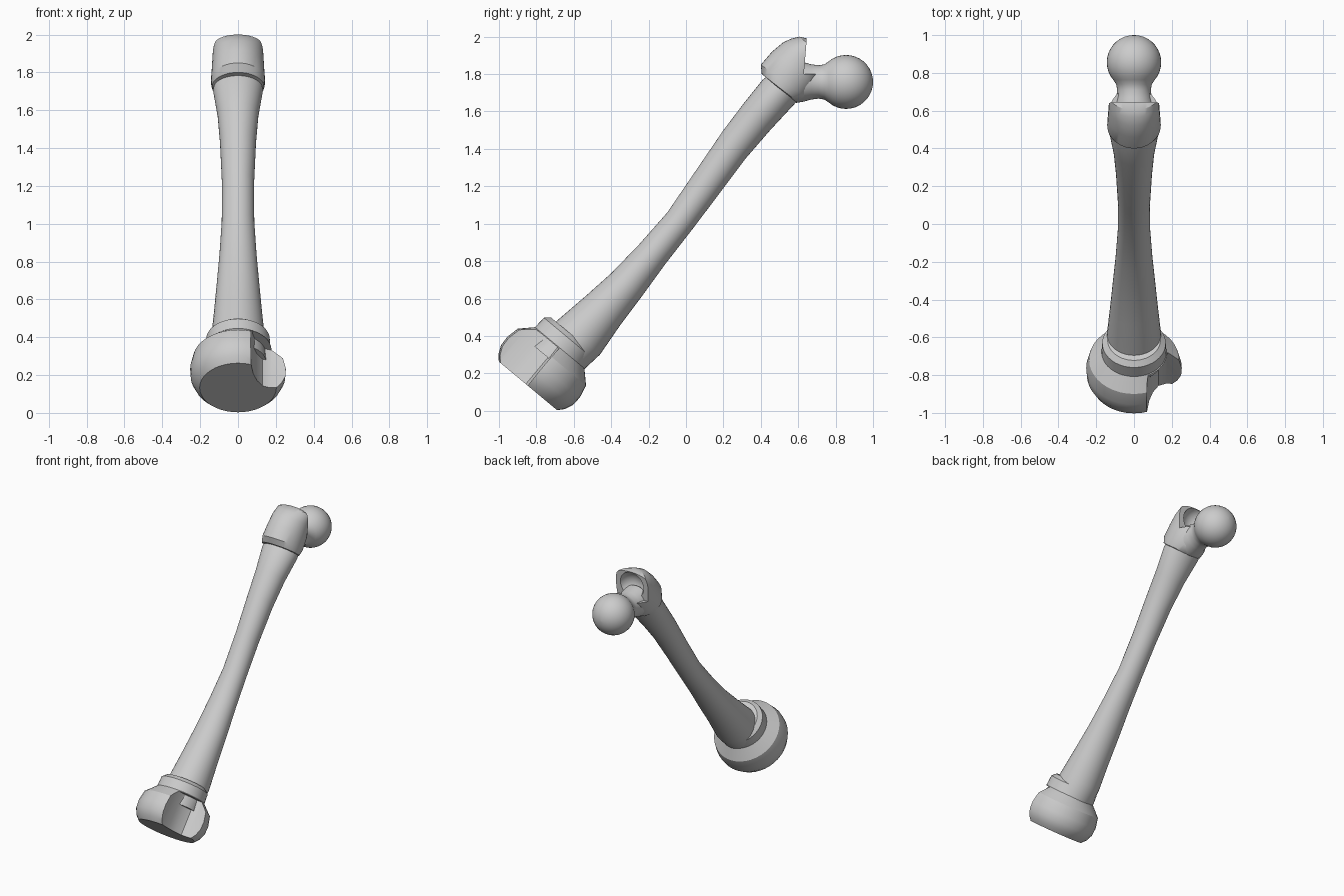
import bpy, bmesh, math
from mathutils import Vector

if "Cube" in bpy.data.objects:
    bpy.data.objects.remove(bpy.data.objects["Cube"])


def finish(name, bm, smooth=True):
    bmesh.ops.recalc_face_normals(bm, faces=bm.faces)
    me = bpy.data.meshes.new(name)
    bm.to_mesh(me)
    bm.free()
    ob = bpy.data.objects.new(name, me)
    bpy.context.collection.objects.link(ob)
    return ob


def loft(name, rings, n=40):
    """Elliptical rings, each (upper y, upper z, lower y, lower z, half width in x)."""
    bm = bmesh.new()
    loops = []
    for y1, z1, y2, z2, w in rings:
        mid = Vector((0, (y1 + y2) / 2, (z1 + z2) / 2))
        half = Vector((0, (y1 - y2) / 2, (z1 - z2) / 2))
        angs = [2 * math.pi * i / n for i in range(n)]
        loops.append([bm.verts.new(mid + half * math.cos(a) + Vector((w * math.sin(a), 0, 0)))
                      for a in angs])
    for a, b in zip(loops, loops[1:]):
        for i in range(n):
            j = (i + 1) % n
            bm.faces.new((a[i], a[j], b[j], b[i]))
    bm.faces.new(loops[0])
    bm.faces.new(loops[-1])
    return finish(name, bm)


def lathe(name, origin, axis, profile):
    """Round profile of (distance, radius) along an axis in the yz plane."""
    oy, oz = origin
    ay, az = axis
    rings = []
    for t, r in profile:
        cy, cz = oy + ay * t, oz + az * t
        rings.append((cy - az * r, cz + ay * r, cy + az * r, cz - ay * r, r))
    return loft(name, rings)


def prism(name, section, depth):
    """Extrude a closed loop of points by a vector."""
    bm = bmesh.new()
    a = [bm.verts.new(p) for p in section]
    b = [bm.verts.new(Vector(p) + depth) for p in section]
    bm.faces.new(a)
    bm.faces.new(b)
    for i in range(len(a)):
        j = (i + 1) % len(a)
        bm.faces.new((a[i], a[j], b[j], b[i]))
    return finish(name, bm)


def cut(ob, cutter):
    cutter.hide_render = True
    mod = ob.modifiers.new("cut", "BOOLEAN")
    mod.operation = "DIFFERENCE"
    mod.solver = "EXACT"
    mod.object = cutter
    bpy.context.view_layer.objects.active = ob
    bpy.ops.object.modifier_apply(modifier=mod.name)
    bpy.data.objects.remove(cutter)


# Shaft
shaft = loft("shaft", [
    (-0.83, 0.36, -0.60, 0.17, 0.15), (-0.68, 0.49, -0.46, 0.30, 0.142),
    (-0.54, 0.61, -0.35, 0.46, 0.127), (-0.40, 0.735, -0.23, 0.62, 0.113),
    (-0.25, 0.89, -0.11, 0.785, 0.098), (-0.10, 1.06, 0.03, 0.965, 0.086),
    (0.05, 1.28, 0.17, 1.15, 0.085), (0.20, 1.50, 0.32, 1.35, 0.095),
    (0.31, 1.645, 0.45, 1.50, 0.108), (0.41, 1.77, 0.58, 1.64, 0.132),
    (0.45, 1.80, 0.61, 1.68, 0.125)])

# Knee end: flat-bottomed knob, turned about the slanted axis
O, A = (-0.845, 0.133), (0.64, 0.768)
knee = lathe("knee_end", O, A, [
    (0, 0.203), (0.03, 0.23), (0.075, 0.25), (0.13, 0.253), (0.20, 0.238),
    (0.265, 0.172), (0.335, 0.168), (0.36, 0.14)])


def local(x, p, t):
    return Vector((x, O[0] + A[0] * t - A[1] * p, O[1] + A[1] * t + A[0] * p))


# Notch on one side of the knee end
groove = [(0.065, 0.4), (0.068, 0.2), (0.08, 0.12), (0.10, 0.06), (0.13, 0.015),
          (0.17, 0.0), (0.4, 0.01), (0.4, 0.4)]
notch = prism("notch_cutter", [local(x, p, -0.1) for x, p in groove],
              Vector((0, A[0], A[1])) * 0.36)
cut(knee, notch)

# Hip-side cap over the top of the shaft
cap = loft("upper_cap", [
    (0.425, 1.785, 0.58, 1.65, 0.125), (0.405, 1.80, 0.60, 1.65, 0.137),
    (0.40, 1.85, 0.65, 1.67, 0.142), (0.46, 1.92, 0.70, 1.74, 0.138),
    (0.52, 1.97, 0.73, 1.82, 0.134), (0.565, 1.99, 0.74, 1.85, 0.132),
    (0.605, 2.00, 0.74, 1.89, 0.128), (0.65, 1.99, 0.72, 1.935, 0.10)])

# Flat back face and scooped hollow of the cap
cut(cap, prism("back_cutter",
               [(-0.3, 0.63, 1.80), (-0.3, 0.655, 2.1), (-0.3, 0.95, 2.1), (-0.3, 0.95, 1.80)],
               Vector((0.6, 0, 0))))
bm = bmesh.new()
bmesh.ops.create_uvsphere(bm, u_segments=32, v_segments=16, radius=0.1)
scoop = finish("scoop_cutter", bm)
scoop.location = (0, 0.665, 1.89)
bpy.context.view_layer.update()
cut(cap, scoop)

# Neck and ball head
R, C = 0.144, 0.856
ball = [(C + R * math.cos(a), R * math.sin(a))
        for a in [math.radians(130 - 10 * i) for i in range(13)]]
neck = lathe("neck_and_ball", (0, 1.758), (1, 0),
             [(0.50, 0.06), (0.59, 0.112), (0.63, 0.105), (0.67, 0.094), (0.71, 0.089),
              (0.74, 0.094)] + ball + [(C + R, 0.002)])

for ob in (shaft, knee, cap, neck):
    bpy.ops.object.select_all(action="DESELECT")
    ob.select_set(True)
    bpy.context.view_layer.objects.active = ob
    bpy.ops.object.shade_smooth_by_angle(angle=math.radians(30))
